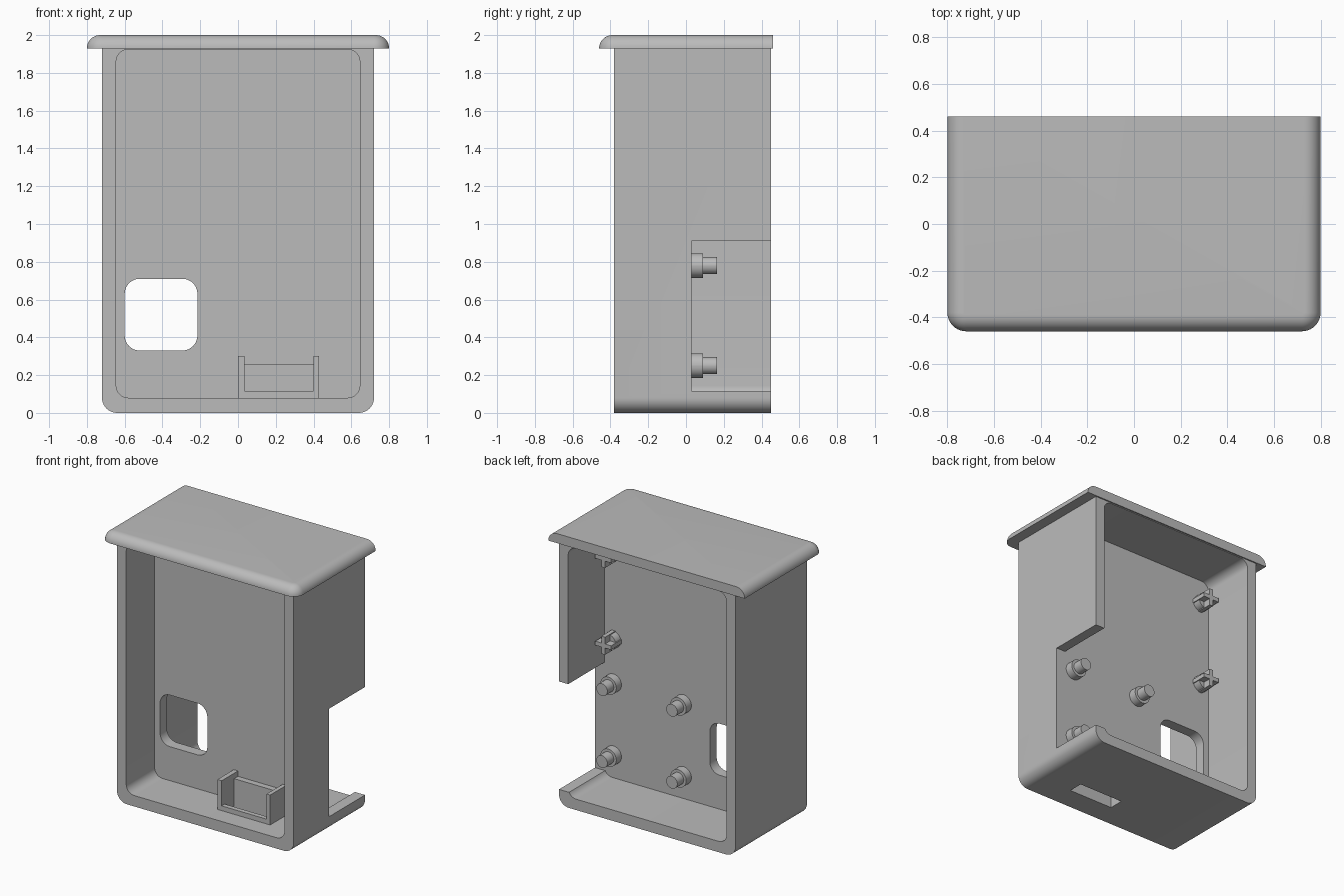
import bpy, bmesh, math

cube = bpy.data.objects.get("Cube")
if cube:
    bpy.data.objects.remove(cube, do_unlink=True)

GREY = (0.5, 0.5, 0.5, 1)
mat = bpy.data.materials.new("plain grey")
mat.use_nodes = True
mat.diffuse_color = GREY
mat.node_tree.nodes["Principled BSDF"].inputs["Base Color"].default_value = GREY


def rounded(x0, x1, z0, z1, radii, steps=10):
    """Outline of a rectangle; radii start at low x, low z and go round."""
    corners = [(x0, z0, 1, 1), (x1, z0, -1, 1), (x1, z1, -1, -1), (x0, z1, 1, -1)]
    points = []
    for i, (x, z, sx, sz) in enumerate(corners):
        r = radii[i]
        count = steps if r else 0
        for k in range(count + 1):
            a = math.pi + i * math.pi / 2 + (k / count if count else 0) * math.pi / 2
            points.append((x + sx * r + r * math.cos(a), z + sz * r + r * math.sin(a)))
    return points


def loft(name, rings):
    """Closed solid through a list of matching rings of points."""
    bm = bmesh.new()
    loops = [[bm.verts.new(p) for p in ring] for ring in rings]
    n = len(loops[0])
    for a, b in zip(loops, loops[1:]):
        for i in range(n):
            j = (i + 1) % n
            bm.faces.new((a[i], a[j], b[j], b[i]))
    bm.faces.new(loops[0][::-1])
    bm.faces.new(loops[-1])
    bmesh.ops.recalc_face_normals(bm, faces=bm.faces)
    mesh = bpy.data.meshes.new(name)
    bm.to_mesh(mesh)
    bm.free()
    mesh.materials.append(mat)
    obj = bpy.data.objects.new(name, mesh)
    bpy.context.collection.objects.link(obj)
    return obj


def prism(name, x0, x1, y0, y1, z0, z1, radii=(0, 0, 0, 0)):
    outline = rounded(x0, x1, z0, z1, radii)
    return loft(name, [[(x, y, z) for x, z in outline] for y in (y0, y1)])


def peg(name, x, z, r, y0, y1):
    return prism(name, x - r, x + r, y0, y1, z - r, z + r, (r,) * 4)


def cut(obj, cutters):
    for c in cutters:
        mod = obj.modifiers.new("cut", "BOOLEAN")
        mod.operation, mod.solver, mod.object = "DIFFERENCE", "EXACT", c
    graph = bpy.context.evaluated_depsgraph_get()
    mesh = bpy.data.meshes.new_from_object(obj.evaluated_get(graph))
    obj.modifiers.clear()
    obj.data = mesh
    for c in cutters:
        bpy.data.objects.remove(c, do_unlink=True)


# Main shell, hollow at front and back with a partition between
WALL_FRONT, WALL_BACK = -0.05, 0.03
R = 0.065
parts = []
shell = prism("shell", -0.72, 0.72, -0.38, 0.45, 0, 1.95, (0.08, 0.08, 0, 0))
cut(shell, [
    prism("front_cavity", -0.645, 0.645, -0.6, WALL_FRONT, 0.08, 1.925, (R,) * 4),
    prism("back_cavity", -0.645, 0.645, WALL_BACK, 0.6, 0.08, 1.925, (R,) * 4),
    prism("window_hole", -0.6, -0.215, -0.3, 0.3, 0.33, 0.71, (0.08,) * 4),
    prism("side_notch", 0.6, 0.9, WALL_BACK, 0.6, 0.115, 0.91),
    prism("port_hole", 0.035, 0.4, -0.205, -0.095, -0.1, 0.2),
])
parts.append(shell)

# Overhanging lid: quarter-round on front and sides, flat at the back
rings = []
for k in range(11):
    a = k / 10 * math.pi / 2
    inset = 0.07 * (1 - math.cos(a))
    r = 0.08 - inset
    plan = rounded(-0.8 + inset, 0.8 - inset, -0.46 + inset, 0.46, (r, r, 0, 0))
    rings.append([(x, y, 1.93 + 0.07 * math.sin(a)) for x, y in plan])
parts.append(loft("lid", rings))

# Port housing standing on the floor
for name, x0, x1 in (("port_right_wall", 0, 0.035), ("port_left_wall", 0.4, 0.43)):
    parts.append(prism(name, x0, x1, -0.24, WALL_FRONT, 0.07, 0.3))
parts.append(prism("port_back_wall", 0.035, 0.4, -0.095, WALL_FRONT, 0.07, 0.26))
parts.append(prism("port_front_lip", 0.035, 0.4, -0.24, -0.205, 0.07, 0.115))

# Stepped mounting pegs on the back of the partition
for x in (0.0, 0.57):
    for z in (0.25, 0.78):
        parts.append(peg("peg_base", x, z, 0.065, WALL_BACK - 0.01, 0.09))
        parts.append(peg("peg_tip", x, z, 0.045, 0.08, 0.165))

# Upper supports: short round foot with a cross on top
for x in (-0.57, 0.57):
    for z in (1.1, 1.74):
        parts.append(peg("support_foot", x, z, 0.06, WALL_BACK - 0.01, 0.09))
        for name, w, h in (("support_bar", 0.065, 0.015), ("support_post", 0.015, 0.065)):
            parts.append(prism(name, x - w, x + w, WALL_BACK, 0.15, z - h, z + h))

# Smooth the rounded edges and keep the corners sharp
bpy.ops.object.select_all(action="DESELECT")
for p in parts:
    p.select_set(True)
bpy.context.view_layer.objects.active = shell
bpy.ops.object.shade_smooth_by_angle(angle=math.radians(30))
